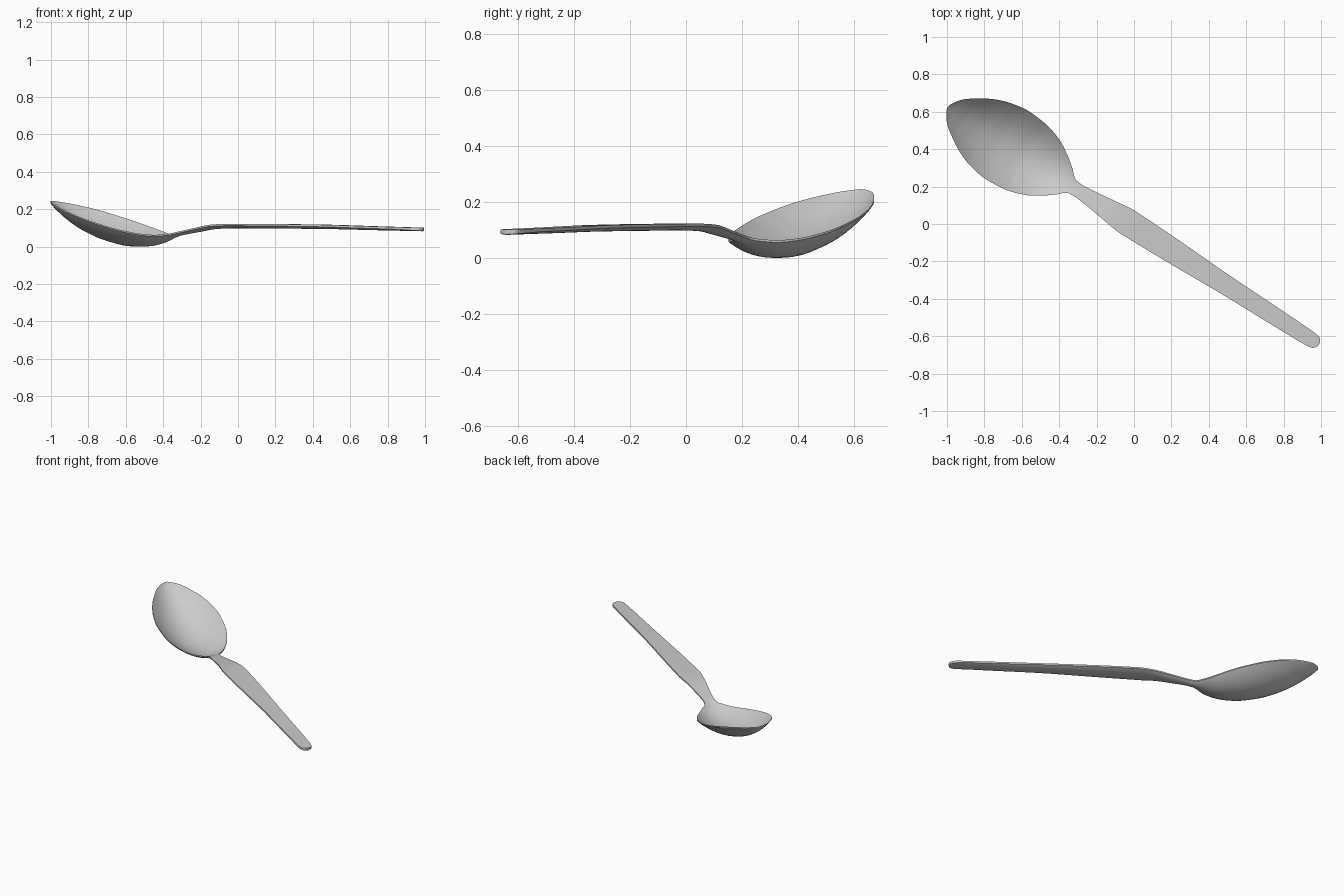
import bpy
import bmesh
import math
from mathutils import Matrix

if "Cube" in bpy.data.objects:
    bpy.data.objects.remove(bpy.data.objects["Cube"], do_unlink=True)

# Profiles along the spoon: (distance from handle end to bowl tip, value)
HALF_WIDTH = [(-1.18, 0), (-1.172, .024), (-1.155, .036), (-1.12, .041), (-.6, .053),
              (-.1, .07), (.04, .072), (.12, .063), (.26, .045), (.35, .037), (.39, .041),
              (.44, .085), (.5, .13), (.58, .175), (.69, .207), (.8, .215), (.9, .2),
              (.98, .173), (1.07, .122), (1.13, .077), (1.165, .03), (1.176, 0)]
RIM_HEIGHT = [(-1.18, .1), (-.9, .107), (-.5, .117), (0, .121), (.12, .117), (.25, .097),
              (.35, .079), (.41, .067), (.46, .062), (.52, .068), (.62, .089), (.83, .147),
              (1.05, .212), (1.18, .245)]
BOWL_DEPTH = [(.35, 0), (.41, .009), (.45, .022), (.52, .05), (.62, .079), (.72, .098),
              (.83, .103), (.94, .094), (1.05, .066), (1.12, .033), (1.18, 0)]
EDGE = [(-1.18, .016), (-1, .012), (0, .01), (.4, .008), (1.18, .006)]
BELLY = [(-1.18, .003), (-1, .008), (0, .014), (.3, .012), (.5, .004), (1.18, .003)]
STATIONS, COLUMNS = 150, 28


def sample(points, s):
    """Smooth, non-overshooting interpolation through a profile."""
    if s <= points[0][0]:
        return points[0][1]
    if s >= points[-1][0]:
        return points[-1][1]
    slopes = [(b[1] - a[1]) / (b[0] - a[0]) for a, b in zip(points, points[1:])]

    def tangent(k):
        if k == 0 or k == len(slopes):
            return slopes[min(k, len(slopes) - 1)]
        a, b = slopes[k - 1], slopes[k]
        return 2 * a * b / (a + b) if a * b > 0 else 0

    i = max(k for k in range(len(slopes)) if points[k][0] <= s)
    (x0, y0), (x1, y1) = points[i], points[i + 1]
    h = x1 - x0
    f = (s - x0) / h
    smooth = f * f * (3 - 2 * f)
    return (y0 + (y1 - y0) * smooth + h * tangent(i) * f * (1 - f) ** 2
            - h * tangent(i + 1) * f * f * (1 - f))


def section(bm, s):
    """Closed cross-section: dished top, thin edge, rounded underside."""
    width = max(math.sqrt(max(sample(WIDTH_SQUARED, s), 0)), .002)
    rim, depth = sample(RIM_HEIGHT, s), sample(BOWL_DEPTH, s)
    edge, belly = sample(EDGE, s), sample(BELLY, s)
    top, bottom = [], []
    for c in range(COLUMNS + 1):
        v = -math.cos(math.pi * c / COLUMNS)
        bulge = 1 - v * v
        z = rim - depth * bulge
        top.append(bm.verts.new((s, v * width + .01, z)))
        bottom.append(bm.verts.new((s, v * width + .01, z - edge - belly * bulge)))
    return top + bottom[::-1]


# Squared widths give round ends
WIDTH_SQUARED = [(s, w * w) for s, w in HALF_WIDTH]

# Loft handle, neck and bowl as one skin, with closer sections at the ends
bm = bmesh.new()
rings = []
for k in range(STATIONS + 1):
    f = k / STATIONS
    even, eased = 2 * f - 1, -math.cos(math.pi * f)
    rings.append(section(bm, -.002 + 1.178 * (.15 * even + .85 * eased)))
for a, b in zip(rings, rings[1:]):
    for j in range(len(a)):
        n = (j + 1) % len(a)
        bm.faces.new((a[j], a[n], b[n], b[j]))
bm.faces.new(rings[0])
bm.faces.new(rings[-1][::-1])
bmesh.ops.recalc_face_normals(bm, faces=bm.faces)

# Lay the spoon diagonally
turn = Matrix.Rotation(math.pi - math.radians(32.6), 4, "Z")
bmesh.ops.transform(bm, matrix=turn, verts=bm.verts)
lowest = min(v.co.z for v in bm.verts)
bmesh.ops.translate(bm, vec=(0, 0, -lowest), verts=bm.verts)
mesh = bpy.data.meshes.new("spoon")
bm.to_mesh(mesh)
bm.free()
spoon = bpy.data.objects.new("spoon", mesh)
bpy.context.collection.objects.link(spoon)

# Brushed steel grey
steel = bpy.data.materials.new("steel_grey")
steel.use_nodes = True
colour = (.6, .6, .6, 1)
steel.diffuse_color = colour
steel.node_tree.nodes["Principled BSDF"].inputs["Base Color"].default_value = colour
mesh.materials.append(steel)

bpy.ops.object.select_all(action="DESELECT")
spoon.select_set(True)
bpy.context.view_layer.objects.active = spoon
bpy.ops.object.shade_smooth_by_angle(angle=math.radians(40))
